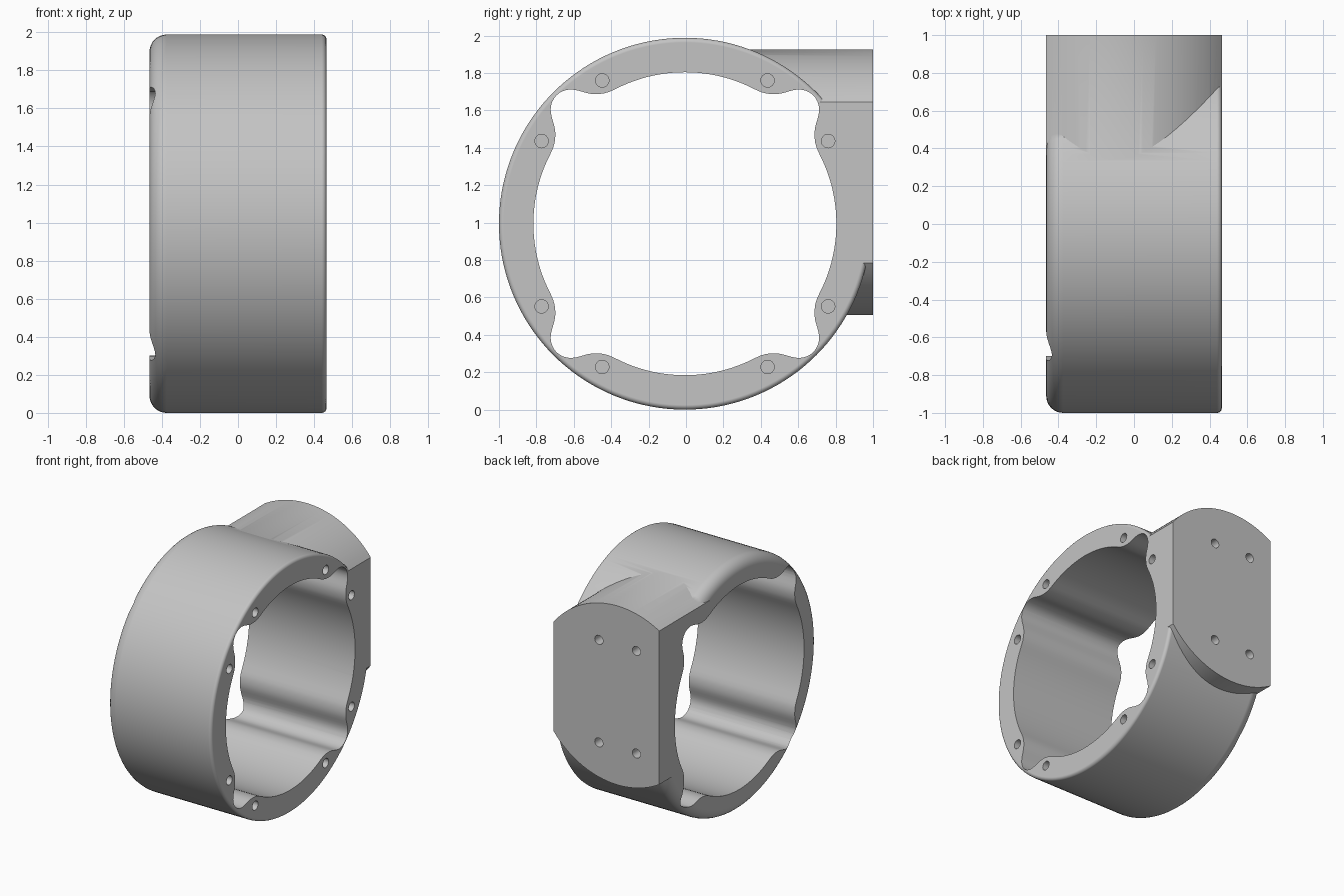
import bpy
import bmesh
from math import sin, cos, pi, radians, sqrt

cube = bpy.data.objects.get("Cube")
if cube:
    bpy.data.objects.remove(cube, do_unlink=True)

HALF = 0.465               # half width along x
RADIUS = 0.994             # outer radius of the ring
CY, CZ = -0.006, 0.994     # ring axis
PAD_X, PAD_Z, PAD_R = -0.1, 1.215, 0.71

metal = bpy.data.materials.new("light grey metal")
metal.use_nodes = True
grey = (0.55, 0.55, 0.55, 1)
metal.diffuse_color = grey
metal.node_tree.nodes["Principled BSDF"].inputs["Base Color"].default_value = grey


def loft(name, rings):
    """Closed solid through rings of equal point count."""
    bm = bmesh.new()
    loops = [[bm.verts.new(p) for p in ring] for ring in rings]
    n = len(loops[0])
    for a, b in zip(loops, loops[1:]):
        for i in range(n):
            j = (i + 1) % n
            bm.faces.new((a[i], a[j], b[j], b[i]))
    bm.faces.new(loops[0])
    bm.faces.new(loops[-1])
    bmesh.ops.recalc_face_normals(bm, faces=bm.faces)
    mesh = bpy.data.meshes.new(name)
    bm.to_mesh(mesh)
    bm.free()
    mesh.materials.append(metal)
    obj = bpy.data.objects.new(name, mesh)
    bpy.context.collection.objects.link(obj)
    return obj


def circle_x(x, r, y=CY, z=CZ, n=144):
    return [(x, y + r * cos(2 * pi * i / n), z + r * sin(2 * pi * i / n)) for i in range(n)]


def circle_y(y, r, x, z, n=24):
    return [(x + r * cos(2 * pi * i / n), y, z + r * sin(2 * pi * i / n)) for i in range(n)]


def combine(target, tool, operation):
    """Apply a boolean and drop the tool."""
    tool.hide_render = True
    mod = target.modifiers.new("boolean", 'BOOLEAN')
    mod.operation, mod.object, mod.solver = operation, tool, 'EXACT'
    bpy.context.view_layer.objects.active = target
    bpy.ops.object.modifier_apply(modifier=mod.name)
    bpy.data.objects.remove(tool, do_unlink=True)


# Outer drum, with a wide rounding on one rim and a narrow one on the other
def rim(side, f, steps):
    return [(side * (HALF - f + f * cos(t)), RADIUS - f + f * sin(t))
            for t in (pi / 2 * i / steps for i in range(steps + 1))]


profile = rim(-1, 0.09, 8) + rim(1, 0.025, 4)[::-1]
body = loft("ring_housing", [circle_x(x, r) for x, r in profile])


# Mounting pad: disc facing the back, trimmed flush with both rims
def pad_outline(y, n=40):
    xs = [-HALF + 2 * HALF * i / n for i in range(n + 1)]
    h = [sqrt(PAD_R ** 2 - (x - PAD_X) ** 2) for x in xs]
    top = [(x, y, PAD_Z + d) for x, d in zip(xs, h)]
    low = [(x, y, PAD_Z - d) for x, d in zip(xs, h)]
    return top + low[::-1]


combine(body, loft("mounting_pad", [pad_outline(0.3), pad_outline(1)]), 'UNION')

# Bore with four rounded pockets on the diagonals (degrees off diagonal, radius)
pocket = [(0, .971), (1.2, .969), (2.5, .963), (3.6, .954), (4.65, .942), (5.6, .926),
          (6.5, .908), (7.5, .886), (8.6, .865), (9.8, .848), (11.2, .834), (13, .821),
          (15, .813), (17.5, .81)]
quarter = [(45 - a, r) for a, r in pocket[:0:-1]] + [(45 + a, r) for a, r in pocket]
quarter += [(65 + 2.5 * i, .81) for i in range(21)]


def bore_outline(x):
    pts = [(radians(90 * k + a), r) for k in range(4) for a, r in quarter]
    return [(x, CY + r * cos(a), CZ + r * sin(a)) for a, r in pts]


combine(body, loft("bore", [bore_outline(-1), bore_outline(1)]), 'DIFFERENCE')

# Blind screw holes: pairs beside each pocket, and four in the pad
for sy in (-1, 1):
    for sz in (-1, 1):
        for u, v in ((0.442, 0.766), (0.766, 0.442)):
            y, z = CY + sy * u, CZ + sz * v
            hole = loft("rim_hole", [circle_x(x, 0.036, y, z, 24) for x in (HALF - 0.15, 0.6)])
            combine(body, hole, 'DIFFERENCE')
        x, z = PAD_X + sy * 0.165, PAD_Z - 0.01 + sz * 0.407
        hole = loft("pad_hole", [circle_y(y, 0.036, x, z) for y in (0.88, 1.1)])
        combine(body, hole, 'DIFFERENCE')

# Smooth curved walls, crisp edges
bpy.ops.object.select_all(action='DESELECT')
body.select_set(True)
bpy.context.view_layer.objects.active = body
bpy.ops.object.shade_smooth_by_angle(angle=radians(28))
normals = body.modifiers.new("weighted_normals", 'WEIGHTED_NORMAL')
normals.keep_sharp = True
